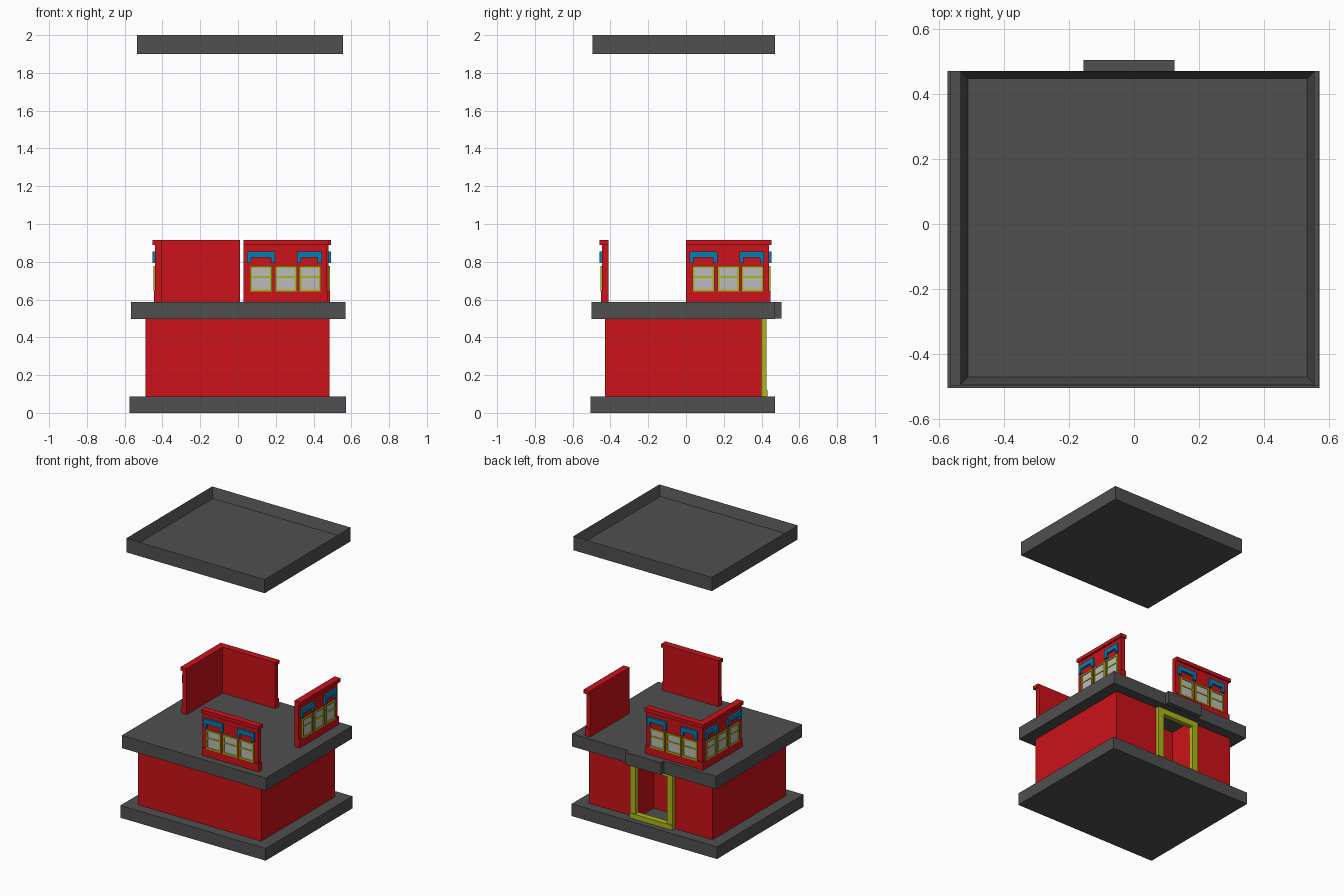
import bpy, bmesh
from math import pi
from mathutils import Matrix, Vector

if "Cube" in bpy.data.objects:
    bpy.data.objects.remove(bpy.data.objects["Cube"])


def material(name, rgb):
    m = bpy.data.materials.new(name)
    m.diffuse_color = (*rgb, 1)
    m.use_nodes = True
    m.node_tree.nodes["Principled BSDF"].inputs["Base Color"].default_value = m.diffuse_color
    return m


RED = material("red", (0.6, 0.006, 0.01))
DARK = material("dark_grey", (0.08, 0.08, 0.08))
YELLOW = material("yellow", (0.42, 0.46, 0.01))
BLUE = material("blue", (0.0, 0.22, 0.46))
PANE = material("pane_grey", (0.5, 0.5, 0.5))


def finish(name, bm, mat, matrix=None):
    if matrix:
        bmesh.ops.transform(bm, matrix=matrix, verts=bm.verts)
    bmesh.ops.recalc_face_normals(bm, faces=bm.faces)
    me = bpy.data.meshes.new(name)
    bm.to_mesh(me)
    bm.free()
    me.materials.append(mat)
    ob = bpy.data.objects.new(name, me)
    bpy.context.collection.objects.link(ob)
    return ob


def boxes(name, spans, mat, matrix=None):
    """One object from boxes, each given as (x0, x1, y0, y1, z0, z1)."""
    bm = bmesh.new()
    for x0, x1, y0, y1, z0, z1 in spans:
        m = (Matrix.Translation(((x0 + x1) / 2, (y0 + y1) / 2, (z0 + z1) / 2))
             @ Matrix.Diagonal((x1 - x0, y1 - y0, z1 - z0, 1)))
        bmesh.ops.create_cube(bm, size=1, matrix=m)
    return finish(name, bm, mat, matrix)


def prism(name, points, direction, mat, matrix=None):
    """Extrude a closed outline along a direction."""
    bm = bmesh.new()
    f = bm.faces.new([bm.verts.new(p) for p in points])
    ext = bmesh.ops.extrude_face_region(bm, geom=[f], use_keep_orig=True)
    vs = [v for v in ext["geom"] if isinstance(v, bmesh.types.BMVert)]
    bmesh.ops.translate(bm, vec=Vector(direction), verts=vs)
    return finish(name, bm, mat, matrix)


# Slabs and the block above the door
boxes("base_slab", [(-0.575, 0.572, -0.505, 0.472, 0, 0.087)], DARK)
boxes("upper_floor_slab", [(-0.567, 0.57, -0.5, 0.472, 0.497, 0.587)], DARK)
boxes("door_canopy", [(-0.155, 0.125, 0.46, 0.505, 0.5, 0.587)], DARK)

# Ground floor block with a recessed doorway at the back
dl, dr = -0.148, 0.1
outline = [(-0.49, -0.43), (0.485, -0.43), (0.485, 0.4), (dr, 0.4),
           (dr, 0.22), (dl, 0.22), (dl, 0.4), (-0.49, 0.4)]
prism("ground_floor_walls", [(x, y, 0.085) for x, y in outline], (0, 0, 0.414), RED)

# Door surround with sill
w = 0.045
boxes("door_frame", [(dl - w, dl, 0.39, 0.425, 0.087, 0.497),
                     (dr, dr + w, 0.39, 0.425, 0.087, 0.497),
                     (dl, dr, 0.39, 0.425, 0.455, 0.497),
                     (dl - w, dr + w, 0.39, 0.432, 0.087, 0.122)], YELLOW)


# Upper wall panel: local x runs along the wall, local -y faces outward
def panel(side, matrix):
    boxes(side + "_upper_wall", [(0, 0.44, -0.034, 0, 0.587, 0.915),
                                 (0, 0.447, -0.041, 0, 0.587, 0.645),
                                 (0, 0.453, -0.048, 0, 0.89, 0.915)], RED, matrix)
    frames, panes = [], []
    z0, z1, t = 0.642, 0.778, 0.011
    for c in (0.092, 0.224, 0.352):
        a, b = c - 0.058, c + 0.058
        frames += [(a, a + t, -0.043, -0.03, z0, z1),
                   (b - t, b, -0.043, -0.03, z0, z1),
                   (a + t, b - t, -0.043, -0.03, z0, z0 + t),
                   (a + t, b - t, -0.043, -0.03, z1 - t, z1),
                   (a + t, b - t, -0.041, -0.03, 0.714, 0.724)]
        panes.append((a + t, b - t, -0.037, -0.03, z0 + t, z1 - t))
    boxes(side + "_window_frames", frames, YELLOW, matrix)
    boxes(side + "_window_panes", panes, PANE, matrix)
    # Bracket shaped window heads
    for i, (a, b) in enumerate(((0.018, 0.166), (0.282, 0.414))):
        pts = [(a, 0.793), (a + 0.022, 0.793), (a + 0.022, 0.823), (b - 0.022, 0.823),
               (b - 0.022, 0.793), (b, 0.793), (b, 0.855), (a, 0.855)]
        prism(f"{side}_window_head_{i + 1}", [(x, -0.048, z) for x, z in pts],
              (0, 0.02, 0), BLUE, matrix)


def place(x, y, angle, flip=1):
    return (Matrix.Translation((x, y, 0)) @ Matrix.Rotation(angle, 4, 'Z')
            @ Matrix.Diagonal((flip, 1, 1, 1)))


panel("front", place(0.03, -0.41, 0))
panel("right", place(0.445, 0.0, pi / 2))
panel("back", place(0.01, 0.405, pi))
panel("left", place(-0.405, 0.0, -pi / 2, -1))

# Raised roof tray: a box with its top inset and pushed down
roof = boxes("roof_tray", [(-0.535, 0.557, -0.495, 0.472, 1.9, 2.0)], DARK)
bm = bmesh.new()
bm.from_mesh(roof.data)
bm.normal_update()
top = [f for f in bm.faces if f.normal.z > 0.9]
bmesh.ops.inset_region(bm, faces=top, thickness=0.034)
bmesh.ops.translate(bm, verts=top[0].verts, vec=(0, 0, -0.07))
bm.to_mesh(roof.data)
bm.free()
